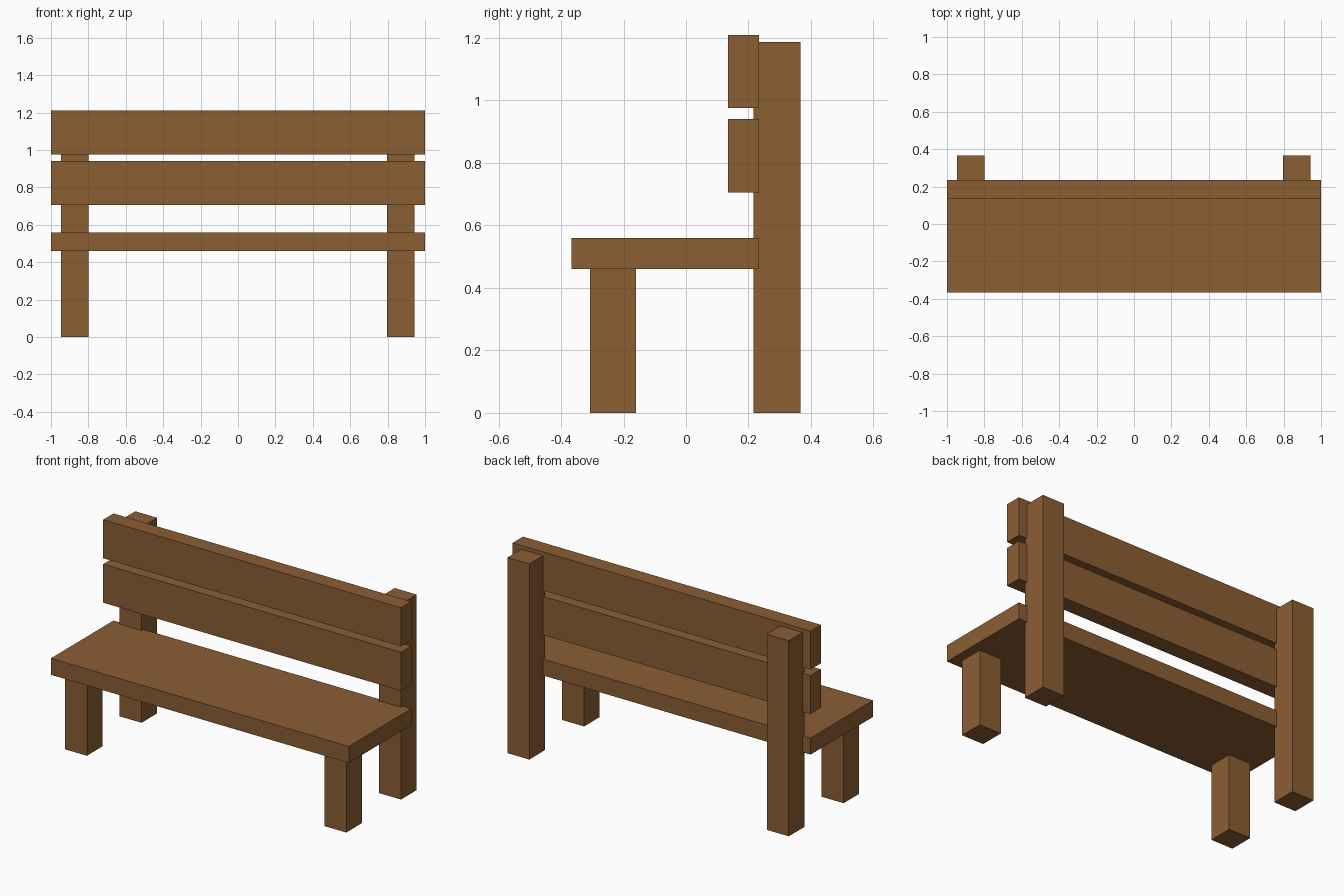
import bpy

if "Cube" in bpy.data.objects:
    bpy.data.objects.remove(bpy.data.objects["Cube"])

wood = bpy.data.materials.new("brown wood")
wood.diffuse_color = (0.258, 0.112, 0.034, 1.0)
wood.use_nodes = True
wood.node_tree.nodes["Principled BSDF"].inputs["Base Color"].default_value = wood.diffuse_color


def box(name, x, y, z):
    """Add a box spanning the (min, max) ranges on each axis."""
    spans = (x, y, z)
    bpy.ops.mesh.primitive_cube_add(size=1, location=[(a + b) / 2 for a, b in spans])
    ob = bpy.context.object
    ob.name = name
    ob.scale = [b - a for a, b in spans]
    bpy.ops.object.transform_apply(location=False, rotation=False, scale=True)
    ob.data.materials.append(wood)
    return ob


# Seat plank
LENGTH = (-1.0, 1.0)
box("seat", LENGTH, (-0.366, 0.234), (0.46, 0.56))

# Backrest planks
for name, z in (("lower_back_slat", (0.706, 0.94)), ("upper_back_slat", (0.976, 1.21))):
    box(name, LENGTH, (0.135, 0.234), z)

# Short front legs and tall rear posts carrying the backrest
for side, x in (("left", (-0.946, -0.799)), ("right", (0.796, 0.943))):
    box("front_leg_" + side, x, (-0.308, -0.16), (0.0, 0.465))
    box("back_post_" + side, x, (0.216, 0.366), (0.0, 1.187))
